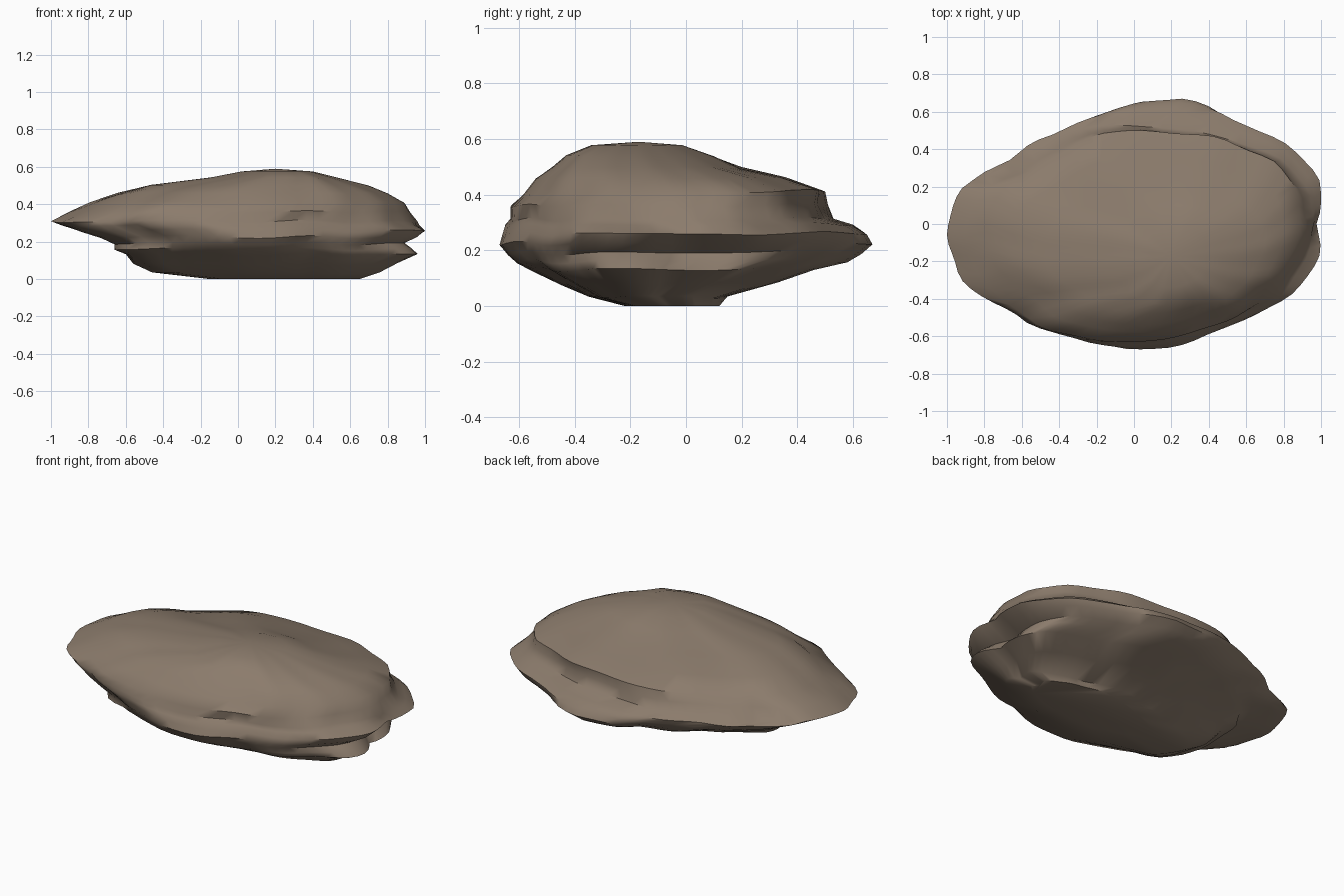
import bpy
import bmesh
import math
from mathutils import Vector, noise

cube = bpy.data.objects.get("Cube")
if cube:
    bpy.data.objects.remove(cube, do_unlink=True)

SIDES = 72

# Plan outline of the lower mass (with the rear ledge and the side bulge)
LOWER = [(-.68, -.1), (-.62, .15), (-.35, .38), (-.05, .55), (.05, .64),
         (.27, .67), (.5, .54), (.8, .37), (.9, .22), (.88, 0), (.95, -.15),
         (.92, -.27), (.75, -.41), (.4, -.59), (0, -.67), (-.23, -.64),
         (-.4, -.54), (-.55, -.5), (-.63, -.3)]

# Plan outline of the overhanging upper slab
UPPER = [(-1, -.05), (-.91, .2), (-.73, .29), (-.5, .42), (-.3, .51),
         (0, .52), (.45, .47), (.8, .34), (.94, .18), (.96, .08),
         (.88, -.22), (.72, -.4), (.4, -.55), (0, -.63), (-.3, -.6),
         (-.55, -.54), (-.65, -.46), (-.93, -.28)]

# Layers: height, x range, y range, share of the upper outline
LAYERS = [(0, -.15, .65, -.22, .12, .3), (.035, -.46, .76, -.35, .15, .1),
          (.08, -.56, .85, -.45, .33, 0), (.13, -.6, .96, -.55, .46, 0),
          (.16, -.66, .93, -.61, .58, 0), (.19, -.66, .89, -.64, .63, .2),
          (.225, -.73, .96, -.67, .67, .3), (.26, -.85, 1, -.66, .65, .5),
          (.29, -.95, .97, -.65, .6, .8), (.31, -1, .96, -.63, .53, 1),
          (.36, -.9, .92, -.63, .51, 1), (.41, -.79, .89, -.58, .5, 1),
          (.46, -.65, .8, -.54, .36, 1), (.5, -.47, .7, -.48, .2, 1),
          (.54, -.15, .56, -.43, .1, 1), (.575, .02, .4, -.34, -.01, 1)]


def fit(points, x0, x1, y0, y1):
    """Stretch points to fill the given rectangle."""
    xs, ys = zip(*points)
    ax, bx, ay, by = min(xs), max(xs), min(ys), max(ys)
    return [(x0 + (x - ax) / (bx - ax) * (x1 - x0),
             y0 + (y - ay) / (by - ay) * (y1 - y0)) for x, y in points]


def radii(outline):
    """Sample an outline as radii at equal angles."""
    polar = sorted((math.atan2(y, x) % math.tau, math.hypot(x, y))
                   for x, y in fit(outline, -1, 1, -1, 1))
    first, last = polar[0], polar[-1]
    polar = ([(last[0] - math.tau, last[1])] + polar
             + [(first[0] + math.tau, first[1])])
    result = []
    for i in range(SIDES):
        angle = math.tau * i / SIDES
        for (a, r), (b, s) in zip(polar, polar[1:]):
            if a <= angle <= b:
                result.append(r + (s - r) * (angle - a) / max(b - a, 1e-6))
                break
    return result


def layer_ring(bm, lower, upper, z, x0, x1, y0, y1, share):
    """Make one weathered layer of the rock."""
    points = []
    for i in range(SIDES):
        a = math.tau * i / SIDES
        c, s = math.cos(a), math.sin(a)
        r = lower[i] + (upper[i] - lower[i]) * share
        r += .045 * noise.noise(Vector((c * 3, s * 3, z * 7)))
        points.append((r * c, r * s))
    verts = []
    for x, y in fit(points, x0, x1, y0, y1):
        wobble = noise.noise(Vector((x * 3, y * 3, z * 2)))
        verts.append(bm.verts.new((x, y, z + (.014 * wobble if z else 0))))
    return verts


# Rock body lofted from its layers
bm = bmesh.new()
lower, upper = radii(LOWER), radii(UPPER)
rings = [layer_ring(bm, lower, upper, *layer) for layer in LAYERS]
for low, high in zip(rings, rings[1:]):
    for i in range(SIDES):
        j = (i + 1) % SIDES
        bm.faces.new((low[i], low[j], high[j], high[i]))
bm.faces.new(rings[0][::-1])
summit = bm.verts.new((.2, -.17, .59))
for i in range(SIDES):
    bm.faces.new((rings[-1][i], rings[-1][(i + 1) % SIDES], summit))
bmesh.ops.recalc_face_normals(bm, faces=bm.faces[:])

mesh = bpy.data.meshes.new("rock")
bm.to_mesh(mesh)
bm.free()
rock = bpy.data.objects.new("rock", mesh)
bpy.context.collection.objects.link(rock)

# Brown stone
stone = bpy.data.materials.new("brown stone")
stone.use_nodes = True
colour = (.26, .2, .15, 1)
stone.diffuse_color = colour
stone.node_tree.nodes["Principled BSDF"].inputs["Base Color"].default_value = colour
mesh.materials.append(stone)

bpy.ops.object.select_all(action='DESELECT')
rock.select_set(True)
bpy.context.view_layer.objects.active = rock
bpy.ops.object.shade_smooth_by_angle(angle=math.radians(50))
